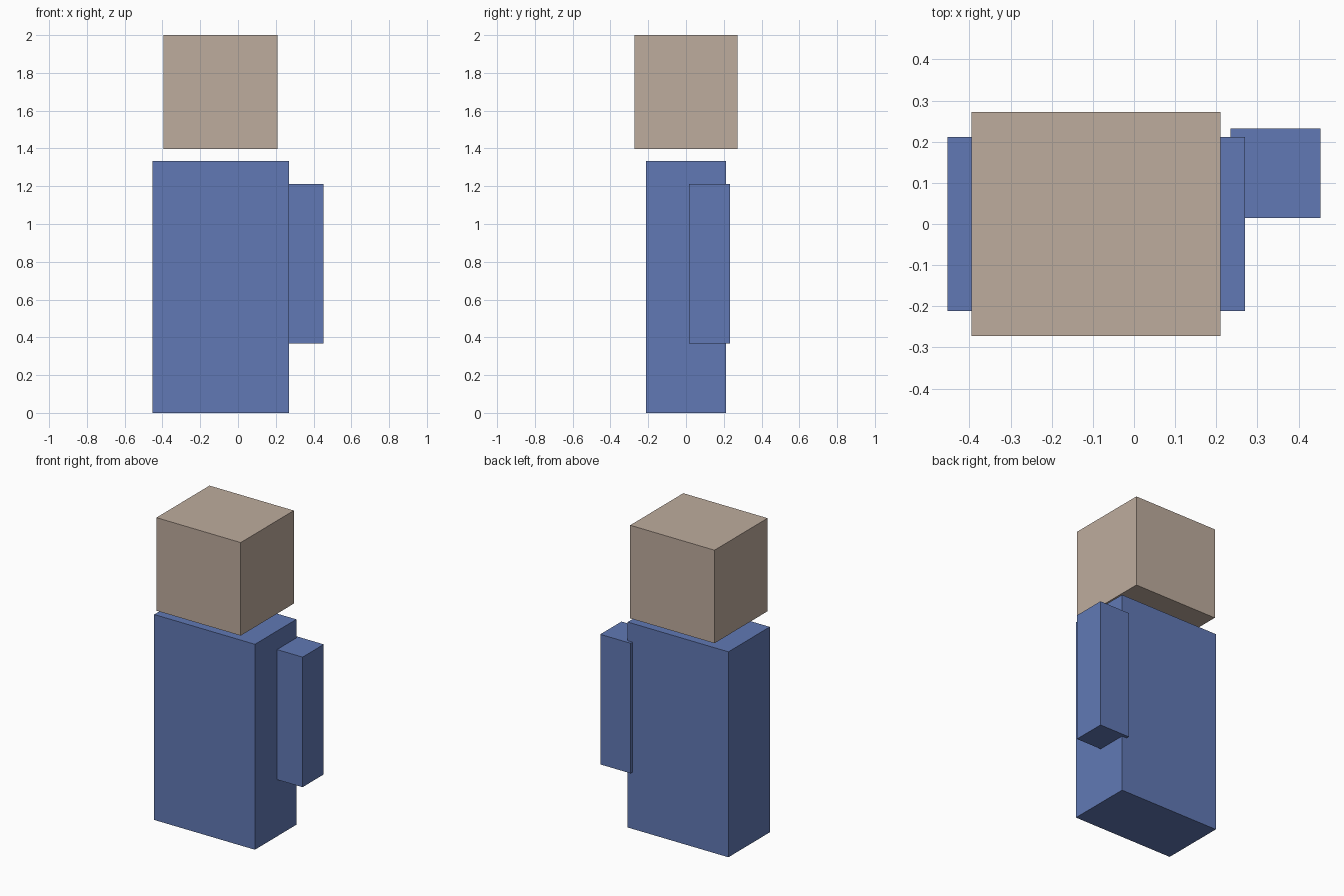
import bpy
from mathutils import Vector

default = bpy.data.objects.get("Cube")
if default:
    bpy.data.objects.remove(default, do_unlink=True)


def make_material(name, rgb):
    mat = bpy.data.materials.new(name)
    mat.use_nodes = True
    colour = (*rgb, 1.0)
    mat.diffuse_color = colour
    mat.node_tree.nodes["Principled BSDF"].inputs["Base Color"].default_value = colour
    return mat


def make_block(name, low, high, mat):
    """Box spanning two opposite corners."""
    low, high = Vector(low), Vector(high)
    bpy.ops.mesh.primitive_cube_add(size=1, location=(low + high) / 2)
    block = bpy.context.object
    block.name = name
    block.scale = high - low
    bpy.ops.object.transform_apply(location=False, rotation=False, scale=True)
    block.data.materials.append(mat)
    return block


tan = make_material("warm tan", (0.515, 0.413, 0.337))
blue = make_material("soft blue", (0.119, 0.191, 0.462))

# Body standing on the ground
make_block("body", (-0.453, -0.212, 0), (0.27, 0.212, 1.333), blue)

# Head floating just above the body
make_block("head", (-0.395, -0.272, 1.396), (0.21, 0.272, 2), tan)

# Single arm, set into the body's left side and poking out at the back
make_block("left_arm", (0.235, 0.015, 0.368), (0.453, 0.232, 1.212), blue)
